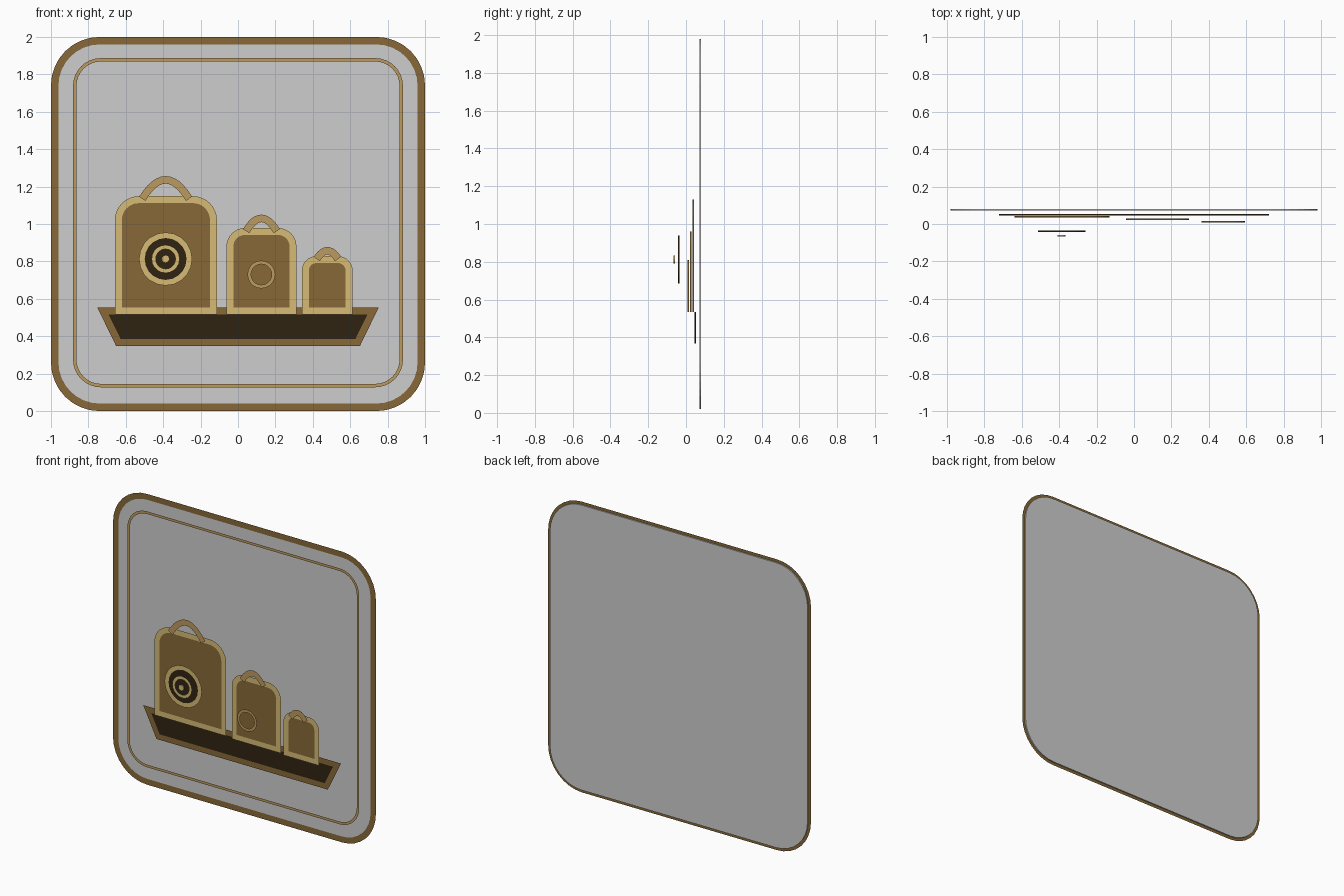
import bpy
import bmesh
from math import sin, cos, pi
from mathutils import Vector

cube = bpy.data.objects.get("Cube")
if cube:
    bpy.data.objects.remove(cube, do_unlink=True)

HALF = 0.004      # half thickness of the solid plates
STEP = 0.0125     # spacing between layers
BACK = 0.075      # depth of the rearmost layer


def material(name, r, g, b):
    lin = [((c / 255 + 0.055) / 1.055) ** 2.4 for c in (r, g, b)] + [1]
    m = bpy.data.materials.new(name)
    m.use_nodes = True
    m.diffuse_color = lin
    m.node_tree.nodes["Principled BSDF"].inputs["Base Color"].default_value = lin
    return m


GREY = material("pale grey", 206, 206, 206)
BROWN = material("brown", 136, 105, 55)
DARK = material("dark brown", 48, 36, 18)
GOLD = material("gold", 215, 187, 117)
TAN = material("tan", 187, 154, 96)


def depth(layer):
    return BACK - STEP * layer


def finish(name, bm, mat):
    mesh = bpy.data.meshes.new(name)
    bm.to_mesh(mesh)
    bm.free()
    mesh.materials.append(mat)
    obj = bpy.data.objects.new(name, mesh)
    bpy.context.collection.objects.link(obj)


def plate(name, pts, layer, mat):
    """Solid flat plate from a closed outline of (x, z) points."""
    bm = bmesh.new()
    y = depth(layer)
    face = bm.faces.new([bm.verts.new((p[0], y - HALF, p[1])) for p in pts])
    out = bmesh.ops.extrude_face_region(bm, geom=[face])["geom"]
    moved = [v for v in out if isinstance(v, bmesh.types.BMVert)]
    bmesh.ops.translate(bm, verts=moved, vec=(0, 2 * HALF, 0))
    bmesh.ops.recalc_face_normals(bm, faces=bm.faces)
    finish(name, bm, mat)


def band(name, pts, width, layer, mat, closed=True):
    """Thin mitred ribbon that follows a path, lying just before its layer."""
    bm = bmesh.new()
    y = depth(layer) - HALF - 0.001
    pts = [Vector(p) for p in pts]
    n = len(pts)
    pairs = []
    for i, p in enumerate(pts):
        before = p - pts[i - 1] if closed or i else pts[1] - p
        after = pts[(i + 1) % n] - p if closed or i < n - 1 else before
        a, b = before.normalized(), after.normalized()
        na, nb = Vector((-a.y, a.x)), Vector((-b.y, b.x))
        mitre = (na + nb) / (1 + na.dot(nb)) * width / 2
        pairs.append([bm.verts.new((q.x, y, q.y)) for q in (p + mitre, p - mitre)])
    for i in range(n if closed else n - 1):
        (a, b), (c, d) = pairs[i], pairs[(i + 1) % n]
        bm.faces.new((a, b, d, c))
    for f in bm.faces:
        f.normal_update()
        if f.normal.y > 0:
            f.normal_flip()
    finish(name, bm, mat)


def rounded(x0, x1, z0, z1, r, square_bottom=False, seg=8):
    """Counter-clockwise rounded rectangle."""
    pts = [(x0, z0), (x1, z0)] if square_bottom else []
    corners = [(x1 - r, z1 - r, 0), (x0 + r, z1 - r, 1)]
    if not square_bottom:
        corners += [(x0 + r, z0 + r, 2), (x1 - r, z0 + r, 3)]
    for cx, cz, quarter in corners:
        for i in range(seg + 1):
            t = (quarter + i / seg) * pi / 2
            pts.append((cx + r * cos(t), cz + r * sin(t)))
    return pts


def circle(cx, cz, r, n=20):
    return [(cx + r * cos(2 * pi * i / n), cz + r * sin(2 * pi * i / n))
            for i in range(n)]


def arch(cx, half, z, top, n=12):
    """Parabolic arch running left to right."""
    return [(cx + half * t, z + (top - z) * (1 - t * t))
            for t in (2 * i / n - 1 for i in range(n + 1))]


# Back panel with its border and inner frame line
outline = rounded(-0.98, 0.98, 0.02, 1.98, 0.24)
plate("back_panel", outline, 0, GREY)
band("panel_border", outline, 0.04, 0, BROWN)
band("inner_frame", rounded(-0.873, 0.873, 0.136, 1.878, 0.14), 0.018, 1, TAN)

# Shelf tray
tray = [(-0.64, 0.367), (0.64, 0.367), (0.722, 0.535), (-0.722, 0.535)]
plate("shelf", tray, 2, DARK)
band("shelf_border", tray, 0.038, 2, BROWN)

# Three canisters in falling size: x0, x1, top, corner radius
canisters = {
    "large": (-0.64, -0.131, 1.13, 0.11),
    "medium": (-0.043, 0.294, 0.96, 0.08),
    "small": (0.36, 0.594, 0.81, 0.06),
}
for i, (size, (x0, x1, top, r)) in enumerate(canisters.items()):
    shape = rounded(x0, x1, 0.535, top, r, square_bottom=True)
    plate(size + "_canister", shape, 3 + i, BROWN)
    band(size + "_canister_trim", shape, 0.037, 3 + i, GOLD)

# Arched handles: centre, half width, foot height, apex
handles = {
    "large": (-0.387, 0.125, 1.135, 1.236),
    "medium": (0.125, 0.082, 0.962, 1.03),
    "small": (0.478, 0.057, 0.813, 0.857),
}
for i, (size, dims) in enumerate(handles.items()):
    band(size + "_handle", arch(*dims), 0.04, 6 + i, TAN, closed=False)

# Dial on the large canister
dial = (-0.387, 0.813)
plate("dial_disc", circle(*dial, 0.127), 9, DARK)
band("dial_rim", circle(*dial, 0.127), 0.03, 9, GOLD)
band("dial_ring", circle(*dial, 0.064), 0.022, 10, GOLD)
plate("dial_centre", circle(*dial, 0.021, 12), 11, GOLD)

# Ring on the medium canister
band("medium_ring", circle(0.125, 0.73, 0.065), 0.019, 12, TAN)
